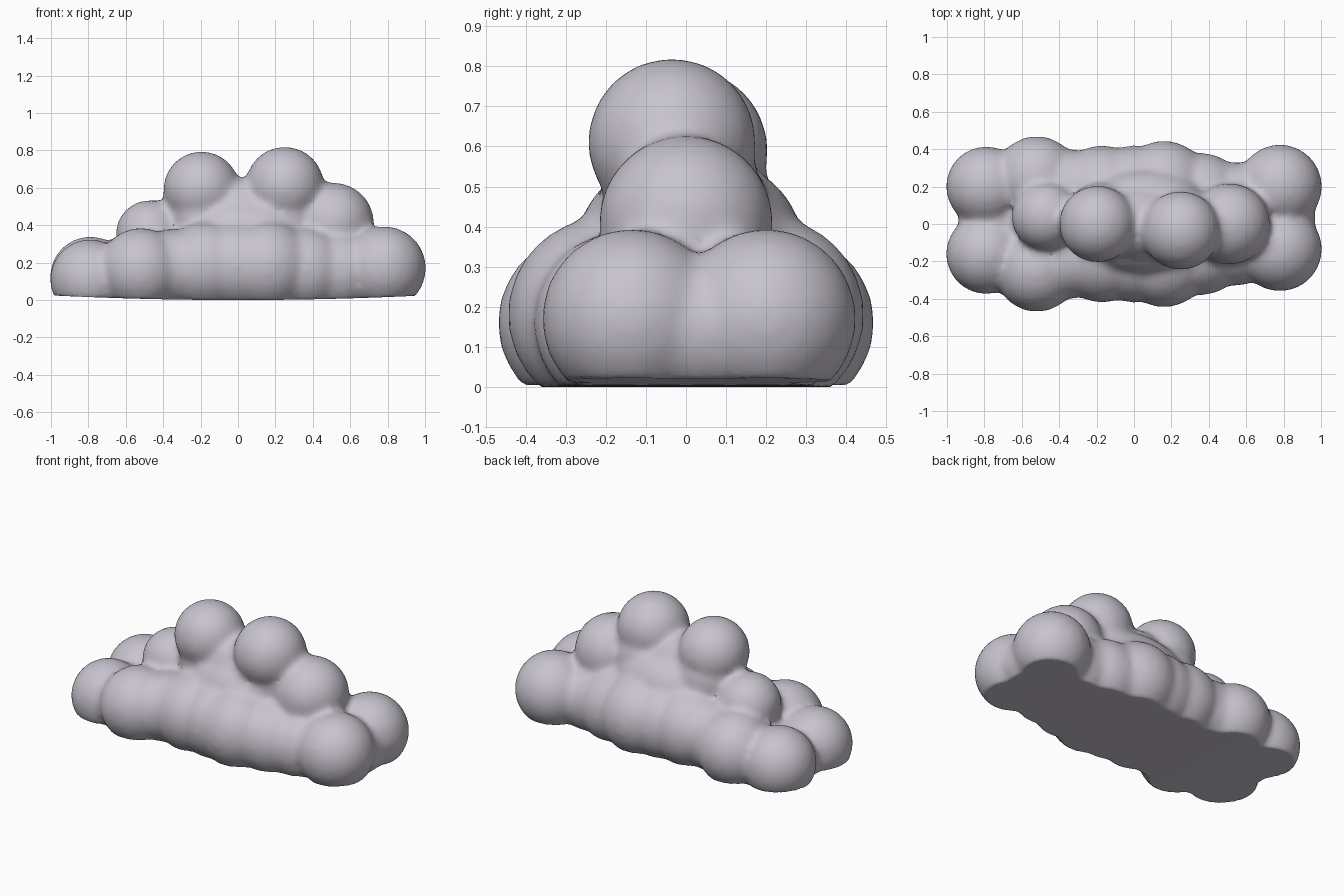
import bpy, bmesh, math
from mathutils import Matrix, Vector

cube = bpy.data.objects.get("Cube")
if cube:
    bpy.data.objects.remove(cube, do_unlink=True)

mat = bpy.data.materials.new("pale_lilac_grey")
colour = (0.58, 0.55, 0.62, 1)
mat.diffuse_color = colour
mat.use_nodes = True
mat.node_tree.nodes["Principled BSDF"].inputs["Base Color"].default_value = colour

bm = bmesh.new()


def puff(centre, radius, stretch=(1, 1, 1)):
    """Add one round lobe, optionally stretched."""
    size = Matrix.Diagonal(Vector(stretch) * radius).to_4x4()
    bmesh.ops.create_icosphere(bm, subdivisions=4, radius=1,
                               matrix=Matrix.Translation(centre) @ size)


# Lower ring of lobes, front and back
for side in (-1, 1):
    puff((-0.52, side * 0.245, 0.16), 0.225)
    puff((-0.35, side * 0.19, 0.17), 0.21)
    puff((-0.17, side * 0.18, 0.18), 0.24)
    puff((0.0, side * 0.18, 0.18), 0.24)
    puff((0.16, side * 0.20, 0.18), 0.245)
    puff((0.36, side * 0.15, 0.16), 0.23)
    puff((0.54, side * 0.11, 0.15), 0.22)

# End lobes
puff((0.78, -0.135, 0.17), 0.225)
puff((0.78, 0.2, 0.17), 0.225)
puff((-0.79, -0.16, 0.11), 0.215)
puff((-0.79, 0.2, 0.125), 0.215)
puff((-0.77, 0.02, 0.09), 0.17)
puff((0.79, 0.03, 0.14), 0.18)

# Core filling the middle
puff((0, 0, 0.13), 0.3, (2.7, 1, 0.7))
puff((0.06, 0.01, 0.36), 0.28, (1.4, 1, 0.8))
puff((0.02, 0.0, 0.45), 0.2)
puff((-0.18, 0.02, 0.45), 0.2)
puff((0.25, 0.0, 0.45), 0.2)

# Upper lobes
puff((-0.195, 0, 0.59), 0.205)
puff((0.25, -0.035, 0.61), 0.21)
puff((0.51, 0, 0.41), 0.218)
puff((-0.47, 0.04, 0.35), 0.185)

mesh = bpy.data.meshes.new("cloud")
bm.to_mesh(mesh)
bm.free()
cloud = bpy.data.objects.new("cloud", mesh)
bpy.context.collection.objects.link(cloud)
bpy.context.view_layer.objects.active = cloud
cloud.select_set(True)

# Fuse the lobes and soften the creases
fuse = cloud.modifiers.new("fuse", 'REMESH')
fuse.mode = 'VOXEL'
fuse.voxel_size = 0.02
soften = cloud.modifiers.new("soften", 'SMOOTH')
soften.factor = 0.5
soften.iterations = 10
for name in ("fuse", "soften"):
    bpy.ops.object.modifier_apply(modifier=name)

# Flatten the underside, lifting it a little toward the ends
for v in cloud.data.vertices:
    v.co.z = max(v.co.z, 0.025 * v.co.x ** 2)

cloud.data.materials.clear()
cloud.data.materials.append(mat)
bpy.ops.object.shade_smooth_by_angle(angle=math.radians(50))
